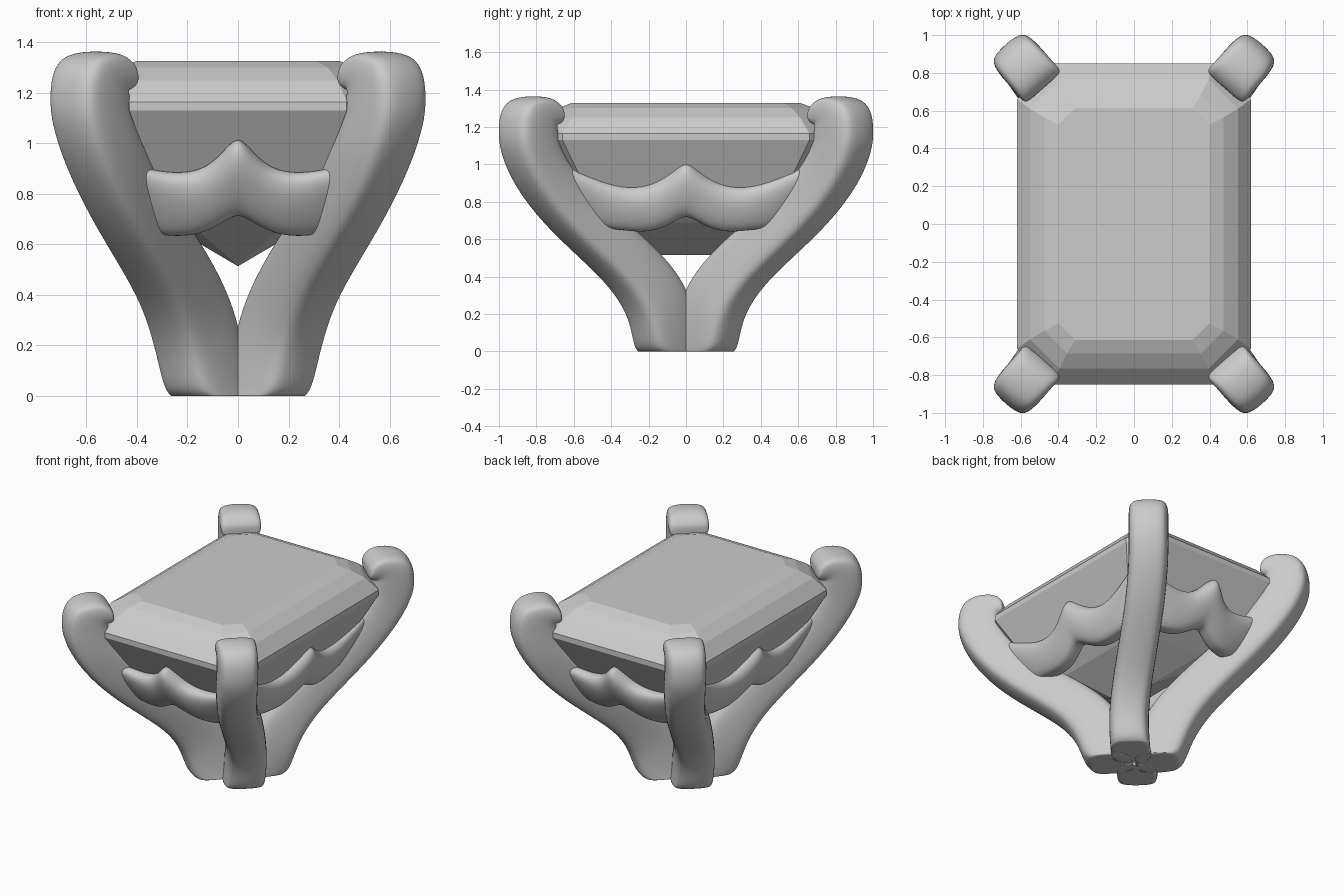
import bpy, bmesh, math
from mathutils import Vector

if "Cube" in bpy.data.objects:
    bpy.data.objects.remove(bpy.data.objects["Cube"])


def loft(name, rings, smooth=True, mirror=(False, False), crease_first=False):
    """Skin closed rings of points, cap both ends, then smooth and mirror."""
    bm = bmesh.new()
    loops = [[bm.verts.new(p) for p in ring] for ring in rings]
    n = len(loops[0])
    for a, b in zip(loops, loops[1:]):
        for i in range(n):
            j = (i + 1) % n
            bm.faces.new((a[i], a[j], b[j], b[i]))
    first = bm.faces.new(loops[0][::-1])
    bm.faces.new(loops[-1])
    if crease_first:
        layer = bm.edges.layers.float.new("crease_edge")
        for e in first.edges:
            e[layer] = 1.0
    bmesh.ops.recalc_face_normals(bm, faces=bm.faces)
    for f in bm.faces:
        f.smooth = smooth
    me = bpy.data.meshes.new(name)
    bm.to_mesh(me)
    bm.free()
    ob = bpy.data.objects.new(name, me)
    bpy.context.collection.objects.link(ob)
    if smooth:
        sub = ob.modifiers.new("Smooth", "SUBSURF")
        sub.levels = sub.render_levels = 3
    if any(mirror):
        m = ob.modifiers.new("Mirror", "MIRROR")
        m.use_axis = (mirror[0], mirror[1], False)
        m.use_mirror_merge = False
    return ob


# Emerald-cut stone: rings of (half x, half y, corner cut, z)
def cut_corner_ring(hx, hy, c, z):
    q = [(hx, hy - c), (hx - c, hy)]
    return ([(x, y, z) for x, y in q] + [(-x, y, z) for x, y in q[::-1]]
            + [(-x, -y, z) for x, y in q] + [(x, -y, z) for x, y in q[::-1]])


stone = [(.002, .14, .001, .515), (.30, .42, .10, .69), (.50, .70, .16, .88),
         (.62, .85, .19, 1.13), (.62, .85, .19, 1.165), (.55, .765, .155, 1.25),
         (.475, .685, .12, 1.30), (.40, .615, .09, 1.327)]
loft("gemstone", [cut_corner_ring(*s) for s in stone], smooth=False)

# Prongs: rounded-rectangle sections swept up, then fanned over at the tip
OUT = Vector((.66, .75, 0)).normalized()
SIDE = Vector((OUT.y, -OUT.x, 0))
UP = Vector((0, 0, 1))


def prong_ring(inner, outer, w):
    mid, half = (inner + outer) / 2, (outer - inner) / 2
    k = .68
    shape = [(1, k), (k, 1), (-k, 1), (-1, k), (-1, -k), (-k, -1), (k, -1), (1, -k)]
    return [mid + half * a + SIDE * w * b for a, b in shape]


# path rows: centre x, y, z, inner reach, outer reach, tilt
path = [(.10, .09, 0, .125, .155, 0), (.125, .108, .04, .155, .165, 5),
        (.175, .150, .24, .20, .155, 25), (.24, .275, .44, .158, .15, 42),
        (.34, .46, .61, .145, .145, 47), (.45, .655, .79, .142, .145, 38),
        (.535, .785, .97, .142, .15, 21), (.578, .835, 1.10, .142, .15, 8)]
rings = []
for x, y, z, a, b, tilt in path:
    c = Vector((x, y, z))
    e = OUT * math.cos(math.radians(tilt)) - UP * math.sin(math.radians(tilt))
    rings.append(prong_ring(c - e * a, c + e * b, .13))
tip = [(-.145, 1.165, .152, 1.17, .13), (-.133, 1.20, .142, 1.27, .13),
       (-.135, 1.205, .09, 1.347, .13), (-.138, 1.205, -.02, 1.37, .13),
       (-.145, 1.21, -.10, 1.358, .13), (-.158, 1.225, -.145, 1.315, .128),
       (-.16, 1.245, -.16, 1.285, .09)]
base = Vector((.583, .84, 0))
for ri, zi, ro, zo, w in tip:
    rings.append(prong_ring(base + OUT * ri + UP * zi, base + OUT * ro + UP * zo, w))
loft("prongs", rings, mirror=(True, True), crease_first=True)


# Gallery rails: wavy bands hugging the underside of the stone, ends inside the prongs
def rail(name, wave, lean, along_x):
    # wave rows: (top position, top z, bottom position, bottom z)
    rows = [(-a, b, -c, d) for a, b, c, d in wave[:0:-1]] + wave
    section = [(-.005, 0), (-.035, .2), (-.05, .6), (-.03, .9), (.02, 1.06),
               (.08, 1.06), (.12, .9), (.12, .5), (.11, 0), (.03, -.015)]
    out = []
    for st, zt, sb, zb in rows:
        bow = 1 - (abs(st) / wave[-1][0]) ** 2
        ring = []
        for depth, v in section:
            s, z = sb + (st - sb) * v, zb + (zt - zb) * v
            d = lean(z) - depth * (1 if depth > 0 else .3 + .7 * bow)
            d += .045 * bow * (1 - v)
            ring.append((s, -d, z) if along_x else (d, s, z))
        out.append(ring)
    loft(name, out, mirror=(not along_x, along_x))


front_wave = [(0, 1.012, 0, .728), (.045, .97, .055, .692), (.11, .90, .13, .652),
              (.19, .872, .19, .638), (.28, .872, .26, .635), (.37, .89, .32, .645),
              (.43, .90, .37, .65)]
side_wave = [(0, 1.01, 0, .735), (.055, .965, .07, .692), (.14, .90, .15, .652),
             (.25, .865, .24, .64), (.36, .872, .34, .65), (.48, .91, .43, .662),
             (.60, .965, .49, .68), (.68, .985, .53, .69)]
rail("front_and_back_rails", front_wave, lambda z: .62 + .60 * (z - .65), True)
rail("side_rails", side_wave, lambda z: .435 + .40 * (z - .67), False)
